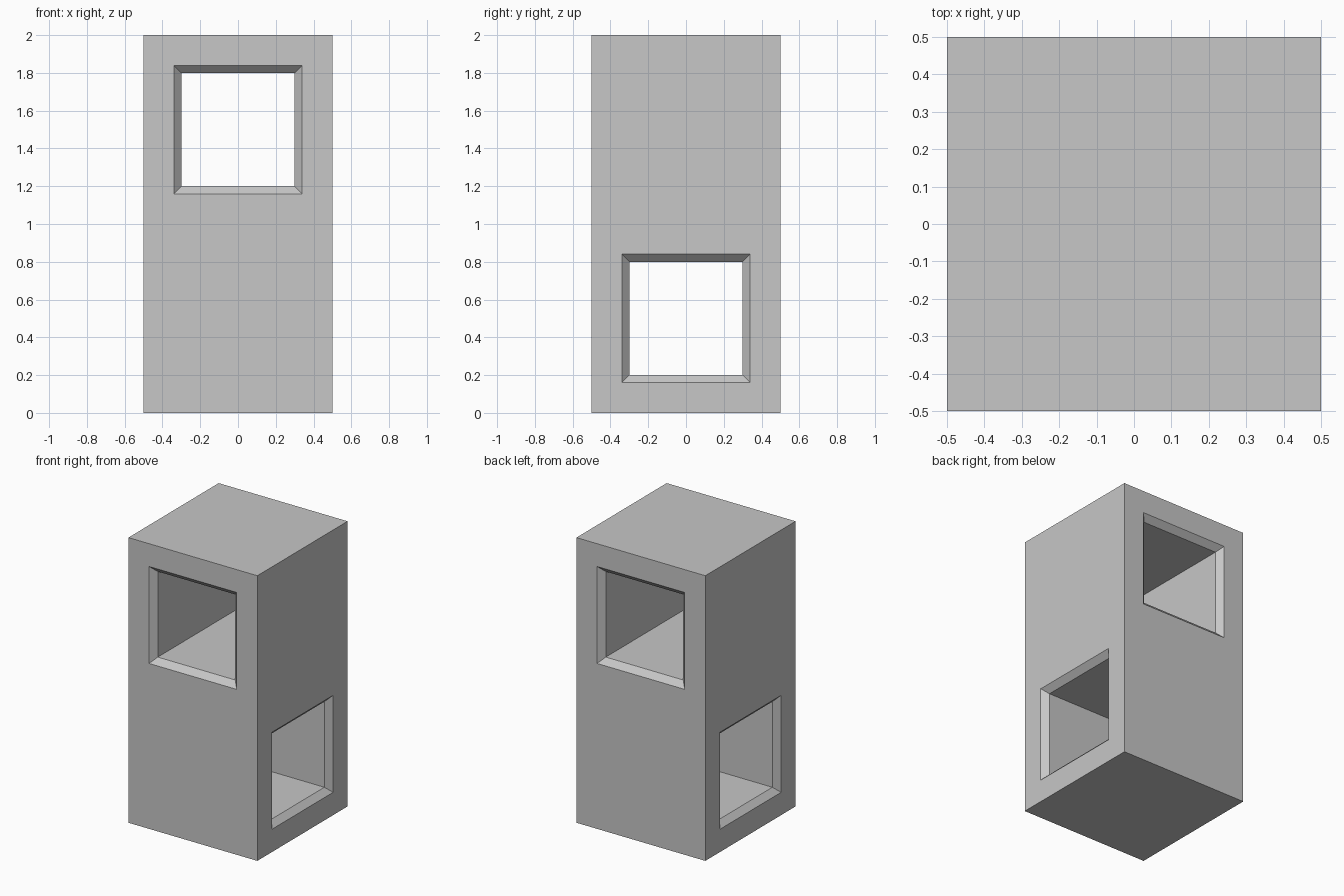
import bpy
import bmesh
from math import pi
from mathutils import Matrix

default_cube = bpy.data.objects.get("Cube")
if default_cube:
    bpy.data.objects.remove(default_cube, do_unlink=True)

HALF = 0.5        # half width of the block
HOLE = 0.3        # half width of each tunnel
CHAMFER = 0.04    # 45 degree bevel around each opening
OVERSHOOT = 0.04  # how far a cutter sticks out of the block

grey = bpy.data.materials.new("light grey")
grey.use_nodes = True
colour = (0.57, 0.57, 0.57, 1)
grey.diffuse_color = colour
grey.node_tree.nodes["Principled BSDF"].inputs["Base Color"].default_value = colour


def make_object(name, bm):
    bmesh.ops.recalc_face_normals(bm, faces=bm.faces)
    mesh = bpy.data.meshes.new(name)
    bm.to_mesh(mesh)
    bm.free()
    mesh.materials.append(grey)
    obj = bpy.data.objects.new(name, mesh)
    bpy.context.collection.objects.link(obj)
    return obj


def tunnel_cutter(name, height, turn):
    """Square bar along y that flares at both ends to cut the chamfers."""
    bm = bmesh.new()
    inner, outer = HALF - CHAMFER, HALF + OVERSHOOT
    flare = HOLE + CHAMFER + OVERSHOOT
    sections = [(-outer, flare), (-inner, HOLE), (inner, HOLE), (outer, flare)]
    rings = [[bm.verts.new((sx * r, y, sz * r))
              for sx, sz in ((-1, -1), (1, -1), (1, 1), (-1, 1))]
             for y, r in sections]
    for a, b in zip(rings, rings[1:]):
        for i in range(4):
            j = (i + 1) % 4
            bm.faces.new((a[i], a[j], b[j], b[i]))
    bm.faces.new(rings[0])
    bm.faces.new(rings[-1])
    bm.transform(Matrix.Translation((0, 0, height)) @ Matrix.Rotation(turn, 4, "Z"))
    cutter = make_object(name, bm)
    cutter.hide_render = True
    return cutter


# Tall square block
bm = bmesh.new()
bmesh.ops.create_cube(bm, size=1, matrix=Matrix.Translation((0, 0, 1))
                      @ Matrix.Diagonal((1, 1, 2, 1)))
block = make_object("block", bm)

# Upper tunnel runs front to back, lower tunnel runs side to side
cutters = [tunnel_cutter("upper_tunnel_cutter", 1.5, 0),
           tunnel_cutter("lower_tunnel_cutter", 0.5, pi / 2)]
for cutter in cutters:
    cut = block.modifiers.new(cutter.name, "BOOLEAN")
    cut.operation = "DIFFERENCE"
    cut.solver = "EXACT"
    cut.object = cutter

# Bake the cuts and discard the cutters
bpy.context.view_layer.update()
evaluated = block.evaluated_get(bpy.context.evaluated_depsgraph_get())
carved = bpy.data.meshes.new_from_object(evaluated)
block.modifiers.clear()
block.data = carved
for cutter in cutters:
    bpy.data.objects.remove(cutter, do_unlink=True)
